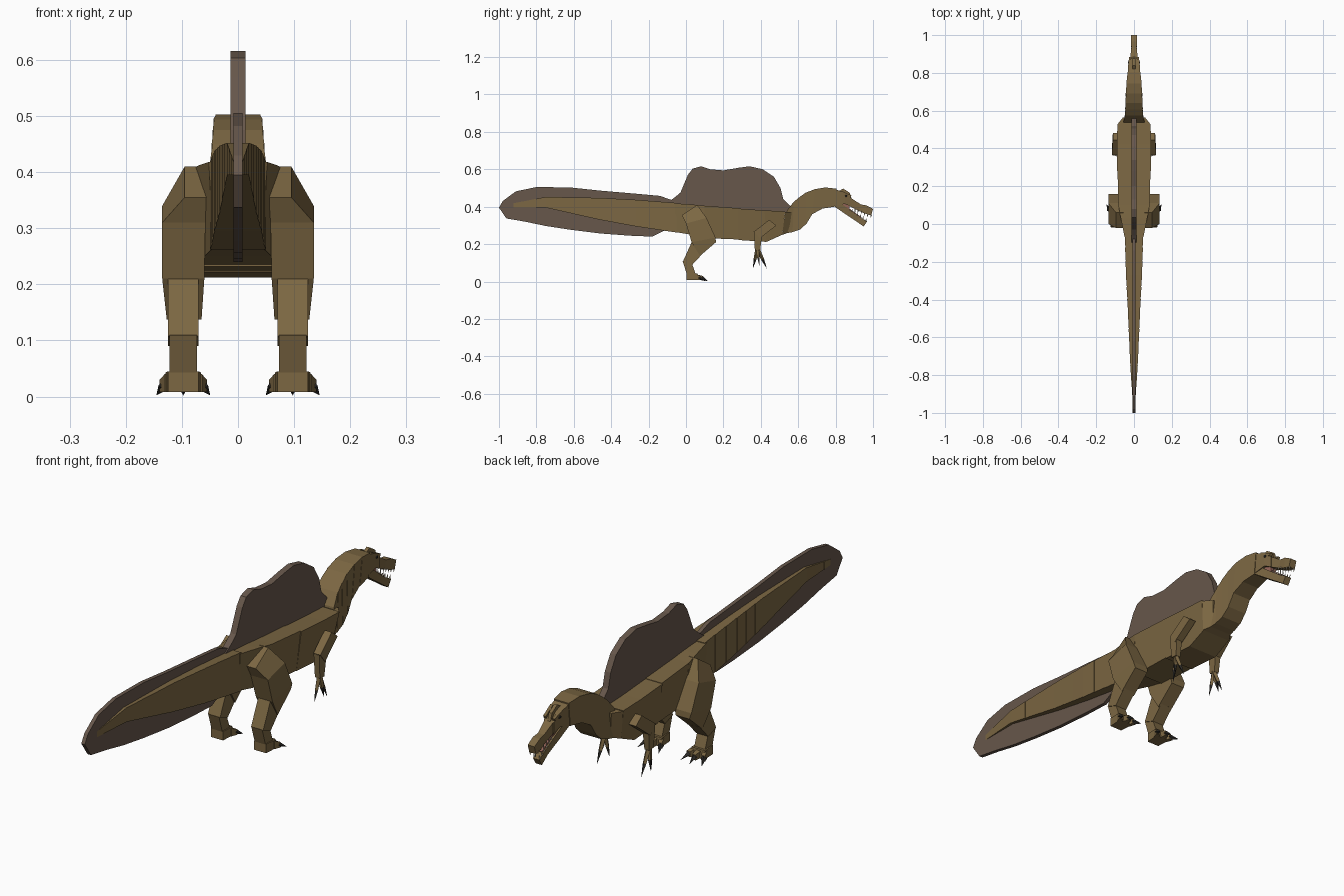
import bpy
import bmesh
from mathutils import Vector

cube = bpy.data.objects.get("Cube")
if cube:
    bpy.data.objects.remove(cube, do_unlink=True)


def make_material(name, r, g, b):
    material = bpy.data.materials.new(name)
    material.use_nodes = True
    material.diffuse_color = (r, g, b, 1)
    shader = next(n for n in material.node_tree.nodes if n.type == "BSDF_PRINCIPLED")
    shader.inputs["Base Color"].default_value = (r, g, b, 1)
    shader.inputs["Roughness"].default_value = .9
    return material


HIDE = make_material("olive hide", .2, .135, .055)
SAIL = make_material("grey brown sail", .135, .095, .07)
CLAW = make_material("dark claw", .025, .023, .02)
MOUTH = make_material("mouth pink", .3, .13, .1)
TOOTH = make_material("ivory tooth", .6, .53, .4)


def finish(name, bm, material):
    """Turn a bmesh into a flat shaded object of one colour."""
    bmesh.ops.recalc_face_normals(bm, faces=bm.faces)
    mesh = bpy.data.meshes.new(name)
    bm.to_mesh(mesh)
    bm.free()
    mesh.materials.append(material)
    obj = bpy.data.objects.new(name, mesh)
    bpy.context.collection.objects.link(obj)
    return obj


def loft(name, stations, material=HIDE, side=1, taper=1.0):
    """Join four-sided sections; each is (yz point, yz point, inner x, outer x)."""
    bm = bmesh.new()
    rings = []
    for first, second, inner, outer in stations:
        corners = [(inner, first), (outer, first),
                   (outer * taper, second), (inner * taper, second)]
        rings.append([bm.verts.new((side * x, p[0], p[1])) for x, p in corners])
    for a, b in zip(rings, rings[1:]):
        for i in range(4):
            j = (i + 1) % 4
            bm.faces.new((a[i], a[j], b[j], b[i]))
    bm.faces.new(rings[0])
    bm.faces.new(rings[-1])
    return finish(name, bm, material)


def centred(top, bottom, half):
    """A section that is symmetric about the middle of the body."""
    return (top, bottom, -half, half)


def plate(name, outline, half, material):
    """A flat upright plate from a side profile."""
    bm = bmesh.new()
    face = bm.faces.new([bm.verts.new((-half, y, z)) for y, z in outline])
    grown = bmesh.ops.extrude_face_region(bm, geom=[face])
    moved = [v for v in grown["geom"] if isinstance(v, bmesh.types.BMVert)]
    bmesh.ops.translate(bm, verts=moved, vec=(2 * half, 0, 0))
    bmesh.ops.triangulate(bm, faces=[f for f in bm.faces if len(f.verts) > 4])
    return finish(name, bm, material)


def spike(name, start, end, radius, material, tip=0.0, sides=4):
    """A tapered rod between two points."""
    start, end = Vector(start), Vector(end)
    bm = bmesh.new()
    bmesh.ops.create_cone(bm, cap_ends=True, segments=sides, radius1=radius,
                          radius2=tip, depth=(end - start).length)
    turn = (end - start).to_track_quat("Z", "Y").to_matrix()
    for vert in bm.verts:
        vert.co = turn @ vert.co + (start + end) / 2
    return finish(name, bm, material)


def stepped(name, sections, shrink):
    """Overlapping blocks along a path, each a little wider than the next."""
    for i, (a, b) in enumerate(zip(sections, sections[1:])):
        end = centred(b[0], b[1], b[3] * shrink)
        loft(f"{name}_{i + 1}", [a, end])


# Trunk blocks
loft("hip", [centred((-.06, .418), (-.06, .265), .052),
             centred((.03, .412), (.03, .25), .07),
             centred((.1, .405), (.1, .235), .083)], taper=.85)
loft("torso", [centred((.1, .405), (.1, .232), .083),
               centred((.28, .392), (.28, .225), .087)], taper=.78)
loft("chest", [centred((.28, .39), (.28, .222), .09),
               centred((.42, .38), (.43, .212), .09),
               centred((.53, .375), (.515, .25), .088)], taper=.75)
loft("shoulder", [centred((.53, .372), (.515, .25), .086),
                  centred((.565, .37), (.55, .262), .058)], taper=.8)

# Tail blocks, interpolated between a few measured sections
tail_keys = [(-.05, .42, .262, .05), (-.27, .437, .295, .043),
             (-.46, .447, .33, .033), (-.75, .452, .395, .02),
             (-.94, .415, .395, .007)]
tail = []
for a, b in zip(tail_keys, tail_keys[1:]):
    for step in range(3):
        y, top, low, half = (p + (q - p) * step / 3 for p, q in zip(a, b))
        tail.append(centred((y, top), (y, low), half))
y, top, low, half = tail_keys[-1]
tail.append(centred((y, top), (y, low), half))
stepped("tail_block", tail, .96)

# Tail fin and back sail
plate("tail_fin", [(-.06, .43), (-.14, .458), (-.25, .468), (-.46, .486),
                   (-.62, .503), (-.8, .505), (-.91, .482), (-.98, .43),
                   (-1, .395), (-.96, .337), (-.86, .32), (-.75, .297),
                   (-.62, .277), (-.46, .257), (-.3, .245), (-.18, .24),
                   (-.12, .27), (-.06, .29)], .008, SAIL)
plate("back_sail", [(-.11, .415), (-.06, .45), (-.03, .475), (.01, .57),
                    (.035, .603), (.08, .616), (.13, .6), (.2, .594),
                    (.28, .608), (.34, .616), (.41, .6), (.47, .56),
                    (.505, .5), (.52, .44), (.56, .4), (.55, .36),
                    (.1, .38)], .013, SAIL)

# Neck blocks
neck = [centred((.54, .38), (.515, .255), .056),
        centred((.575, .425), (.57, .264), .049),
        centred((.605, .45), (.61, .278), .047),
        centred((.64, .475), (.645, .31), .045),
        centred((.69, .494), (.675, .36), .044),
        centred((.745, .503), (.73, .39), .04),
        centred((.805, .496), (.795, .4), .035)]
stepped("neck_block", neck, .97)

# Head with open jaws
loft("skull", [centred((.795, .494), (.795, .405), .033),
               centred((.85, .475), (.85, .415), .029),
               centred((.885, .445), (.885, .398), .023)], taper=.95)
loft("snout", [centred((.88, .448), (.87, .405), .02),
               centred((.935, .412), (.925, .377), .014),
               centred((.965, .407), (.96, .362), .016),
               centred((1, .388), (.99, .354), .015)])
loft("lower_jaw", [centred((.8, .44), (.795, .4), .03),
                   centred((.86, .395), (.85, .362), .022),
                   centred((.93, .343), (.91, .322), .013),
                   centred((.968, .322), (.95, .294), .014)])
loft("mouth_lining", [centred((.84, .425), (.84, .395), .018),
                      centred((.875, .405), (.875, .382), .014)], MOUTH)
loft("tongue", [centred((.85, .407), (.85, .395), .012),
                centred((.94, .343), (.935, .335), .008)], MOUTH)
plate("head_crest", [(.82, .485), (.84, .497), (.875, .475), (.885, .445)],
      .007, HIDE)

for side, word in ((1, "left"), (-1, "right")):
    # Face details
    spike(f"{word}_eye", (side * .024, .855, .458), (side * .032, .855, .458),
          .008, CLAW, tip=.005, sides=6)
    loft(f"{word}_brow", [((.83, .485), (.83, .472), .02, .032),
                          ((.885, .46), (.88, .45), .014, .026)], side=side)
    for i in range(6):
        t = i / 5
        x = side * .012
        y, z = .905 + .085 * t, .39 - .034 * t
        spike(f"{word}_upper_tooth_{i + 1}", (x, y, z), (x, y - .004, z - .018),
              .004, TOOTH)
        y, z = .885 + .075 * t, .374 - .05 * t
        spike(f"{word}_lower_tooth_{i + 1}", (x, y, z), (x, y + .006, z + .016),
              .004, TOOTH)

    # Hind leg
    loft(f"{word}_thigh", [((-.022, .355), (.06, .41), .055, .095),
                           ((0, .31), (.11, .34), .058, .135),
                           ((.03, .21), (.158, .235), .06, .135),
                           ((.075, .137), (.16, .21), .065, .127)], side=side)
    loft(f"{word}_shin", [((.037, .225), (.087, .147), .07, .125),
                          ((-.016, .108), (.034, .09), .07, .125)], side=side)
    loft(f"{word}_ankle", [((-.018, .11), (.034, .09), .073, .122),
                           ((.01, .02), (.055, .03), .073, .122)], side=side)
    loft(f"{word}_foot", [((.003, .045), (.003, .008), .07, .125),
                          ((.06, .043), (.065, .008), .066, .129)], side=side)
    for i, spread in enumerate((-1, 0, 1)):
        x = .0975 + spread * .022
        knuckle = x + spread * .012
        reach = .088 - .012 * abs(spread)
        loft(f"{word}_toe_{i + 1}",
             [((.05, .04), (.05, .008), x - .011, x + .011),
              ((reach, .03), (reach, .008), knuckle - .008, knuckle + .008)],
             side=side)
        spike(f"{word}_toe_claw_{i + 1}", (side * knuckle, reach - .004, .02),
              (side * (knuckle + spread * .014), reach + .03, .002), .011, CLAW)

    # Fore limb
    loft(f"{word}_upper_arm", [((.445, .33), (.483, .3), .08, .112),
                               ((.365, .268), (.395, .23), .085, .117)], side=side)
    loft(f"{word}_forearm", [((.362, .268), (.405, .24), .088, .115),
                             ((.368, .17), (.397, .168), .09, .112)], side=side)
    for i, (y, z, out) in enumerate(((.358, .07, .094), (.392, .085, .115),
                                     (.433, .068, .1))):
        palm = Vector((side * .1, .382, .178))
        tip = Vector((side * out, y, z))
        joint = palm.lerp(tip, .55)
        spike(f"{word}_finger_{i + 1}", palm, joint, .011, HIDE, tip=.008)
        spike(f"{word}_finger_claw_{i + 1}", joint, tip, .008, CLAW)
